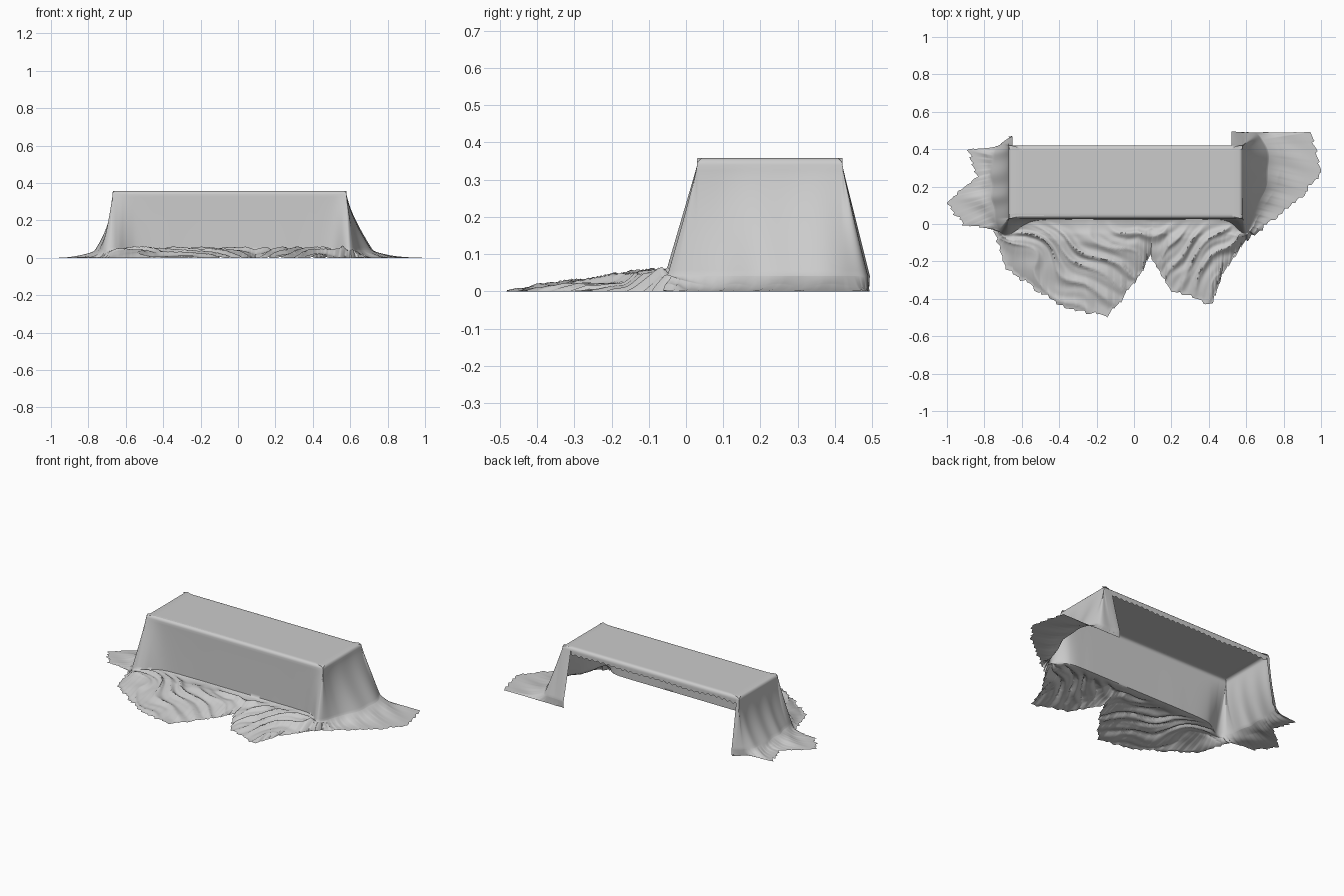
import bpy, bmesh, math
from mathutils import Vector, noise

cube = bpy.data.objects.get("Cube")
if cube:
    bpy.data.objects.remove(cube)

# Support box covered by the cloth
LEFT, RIGHT, FRONT, BACK, TOP = 0.58, -0.67, 0.03, 0.42, 0.358
FOOT_Z = 0.042
EDGE = 0.018
STEPS, WALL_ROWS, SKIRT_ROWS = 24, 20, 50

# Foot of the hanging wall and hem on the floor, from back left round the front
GUIDES = [
    ((.52, .49), (.52, .49)), ((.62, .49), (.64, .49)), ((.69, .45), (.95, .49)),
    ((.72, .33), (1, .27)), ((.7, .19), (.89, .14)), ((.64, .05), (.74, .02)),
    ((.60, -.05), (.6, -.09)), ((.5, .015), (.47, -.27)), ((.38, .025), (.42, -.43)),
    ((.22, .025), (.19, -.35)), ((.1, .025), (.09, -.17)), ((0, .025), (0, -.32)),
    ((-.15, .025), (-.15, -.5)), ((-.35, .025), (-.38, -.44)),
    ((-.54, .015), (-.54, -.34)), ((-.64, -.04), (-.69, -.23)),
    ((-.71, -.05), (-.75, -.03)), ((-.75, .08), (-.92, 0)),
    ((-.76, .17), (-1, .12)), ((-.76, .27), (-.84, .25)),
    ((-.75, .37), (-.89, .4)), ((-.71, .43), (-.73, .41)),
    ((-.65, .47), (-.66, .47)),
]


def clamp(value, low, high):
    return max(low, min(high, value))


def spline(points, t):
    """Catmull-Rom position along a list of 2D points."""
    last = len(points) - 1
    i = min(int(t), last - 1)
    f = t - i
    a, b, c, d = (Vector(points[clamp(k, 0, last)]) for k in range(i - 1, i + 3))
    return (b * 2 + (c - a) * f + (a * 2 - b * 5 + c * 4 - d) * f ** 2
            + (b * 3 - a - c * 3 + d) * f ** 3) / 2


def polyline(points, t):
    """Straight-line position along a list of 2D points."""
    i = min(int(t), len(points) - 2)
    return Vector(points[i]).lerp(Vector(points[i + 1]), t - i)


def ridges(x, y):
    """Narrow-crested diagonal wrinkles, fanning both ways from the notch."""
    warp = noise.noise(Vector((x * 4, y * 4, 1)))
    patch = noise.noise(Vector((x * 5, y * 5, 7)))
    turn = clamp((x - 0.02) / 0.16, 0, 1)
    across = y + (0.7 - 1.8 * turn) * (x - 0.1)
    wave = 1 - 2 * abs(math.sin(across * 27 + warp * 5)) ** 0.8
    fine = math.sin(across * 85 + warp * 13 + patch * 5)
    return 0.013 * wave * (0.9 + patch) + 0.004 * fine


def wall_points(top, foot, t):
    """Rounded edge, then a wall that flares towards the floor."""
    out = foot - top
    direction = out.normalized()
    for k in range(4):
        a = k / 3 * math.pi / 2
        p = top - direction * EDGE * (1 - math.sin(a))
        yield Vector((p.x, p.y, TOP - EDGE * (1 - math.cos(a))))
    flare = clamp((out.length - 0.02) / 0.06, 0, 1)
    bend = 1.4 + 0.7 * clamp((RIGHT - foot.x) / 0.05, 0, 1)
    bend += (1.05 - bend) * clamp(abs(out.y) / 0.06, 0, 1)
    for k in range(1, WALL_ROWS + 1):
        u = k / WALL_ROWS
        ripple = 0.007 * flare * u * math.sin(t * 5 + u) * (1 - u * 0.4)
        p = top + out * u ** bend + direction * ripple
        yield Vector((p.x, p.y, TOP - EDGE + (FOOT_Z - TOP + EDGE) * u))


def skirt_points(start, hem):
    """Cloth spreading over the floor, crumpled in front and flat at the ends."""
    flat = Vector((start.x, start.y))
    for k in range(1, SKIRT_ROWS + 1):
        s = (k / SKIRT_ROWS) ** 1.2
        p = flat.lerp(hem, s)
        in_front = clamp((0.03 - p.y) / 0.08, 0, 1)
        in_front *= clamp((0.74 - abs(p.x)) / 0.1, 0, 1)
        settle = FOOT_Z * (1 - s) ** (4 - 2 * in_front)
        crumple = 0.029 * (1 - s ** 3) * min(1, s * 4)
        crumple += ridges(p.x, p.y) * min(1, s * 5) * (1 - 0.5 * s)
        end_fold = 0.005 * (1 + math.sin(p.y * 45 + p.x * 20)) * (1 - s) * min(1, s * 4)
        z = settle + in_front * crumple + (1 - in_front) * end_fold
        yield Vector((p.x, p.y, max(z, 0)))


def add_grid(bm, columns):
    """Join neighbouring columns of vertices with quads."""
    for a, b in zip(columns, columns[1:]):
        for j in range(len(a) - 1):
            bm.faces.new((a[j], b[j], b[j + 1], a[j + 1]))


bm = bmesh.new()
feet = [g[0] for g in GUIDES]
hems = [g[1] for g in GUIDES]

# Hanging walls and floor skirt
columns = []
count = (len(GUIDES) - 1) * STEPS
for i in range(count + 1):
    t = i / STEPS
    foot, hem = spline(feet, t), polyline(hems, t)
    top = Vector((clamp(foot.x, RIGHT, LEFT), clamp(foot.y, FRONT, BACK)))
    # Ragged hem
    tooth = 0.014 * (i % 6) / 5 + 0.02 * noise.noise(Vector((t * 3, 0, 0)))
    hem += (hem - foot).normalized() * (tooth - 0.007)
    hem.x, hem.y = clamp(hem.x, -1, 1), clamp(hem.y, -0.5, 0.5)
    points = list(wall_points(top, foot, t))
    points += list(skirt_points(points[-1], hem))
    columns.append([bm.verts.new(p) for p in points])
add_grid(bm, columns)

# Short ragged flap along the back edge
flap = []
start, end = columns[-1][0].co.x, columns[0][0].co.x
back_count = 120
for i in range(back_count + 1):
    x = start + (end - start) * i / back_count
    drop = 0.022 + 0.008 * ((i // 2) % 2) + 0.01 * noise.noise(Vector((x * 5, 3, 0)))
    column = []
    for k in range(7):
        a = min(k / 3, 1) * math.pi / 2
        z = TOP - EDGE * (1 - math.cos(a)) - drop * max(0, k - 3) / 3
        column.append(bm.verts.new((x, BACK - EDGE * (1 - math.sin(a)), z)))
    flap.append(column)
add_grid(bm, flap)

# Flat top panel with an inset border that keeps its shading even
rim = [c[0] for c in columns] + [c[0] for c in flap[1:-1]]
middle = Vector(((LEFT + RIGHT) / 2, (FRONT + BACK) / 2, TOP))
inner = [bm.verts.new(v.co.lerp(middle, 0.06)) for v in rim]
for k, v in enumerate(rim):
    bm.faces.new((rim[k - 1], inner[k - 1], inner[k], v))
bm.faces.new(list(reversed(inner)))
bmesh.ops.remove_doubles(bm, verts=bm.verts, dist=0.0004)

mesh = bpy.data.meshes.new("draped_cloth")
bm.to_mesh(mesh)
bm.free()
cloth = bpy.data.objects.new("draped_cloth", mesh)
bpy.context.collection.objects.link(cloth)

# Plain grey fabric
fabric = bpy.data.materials.new("grey_fabric")
fabric.use_nodes = True
colour = (0.6, 0.6, 0.6, 1)
fabric.diffuse_color = colour
fabric.node_tree.nodes["Principled BSDF"].inputs["Base Color"].default_value = colour
mesh.materials.append(fabric)

bpy.context.view_layer.objects.active = cloth
cloth.select_set(True)
bpy.ops.object.shade_smooth_by_angle(angle=math.radians(60))
